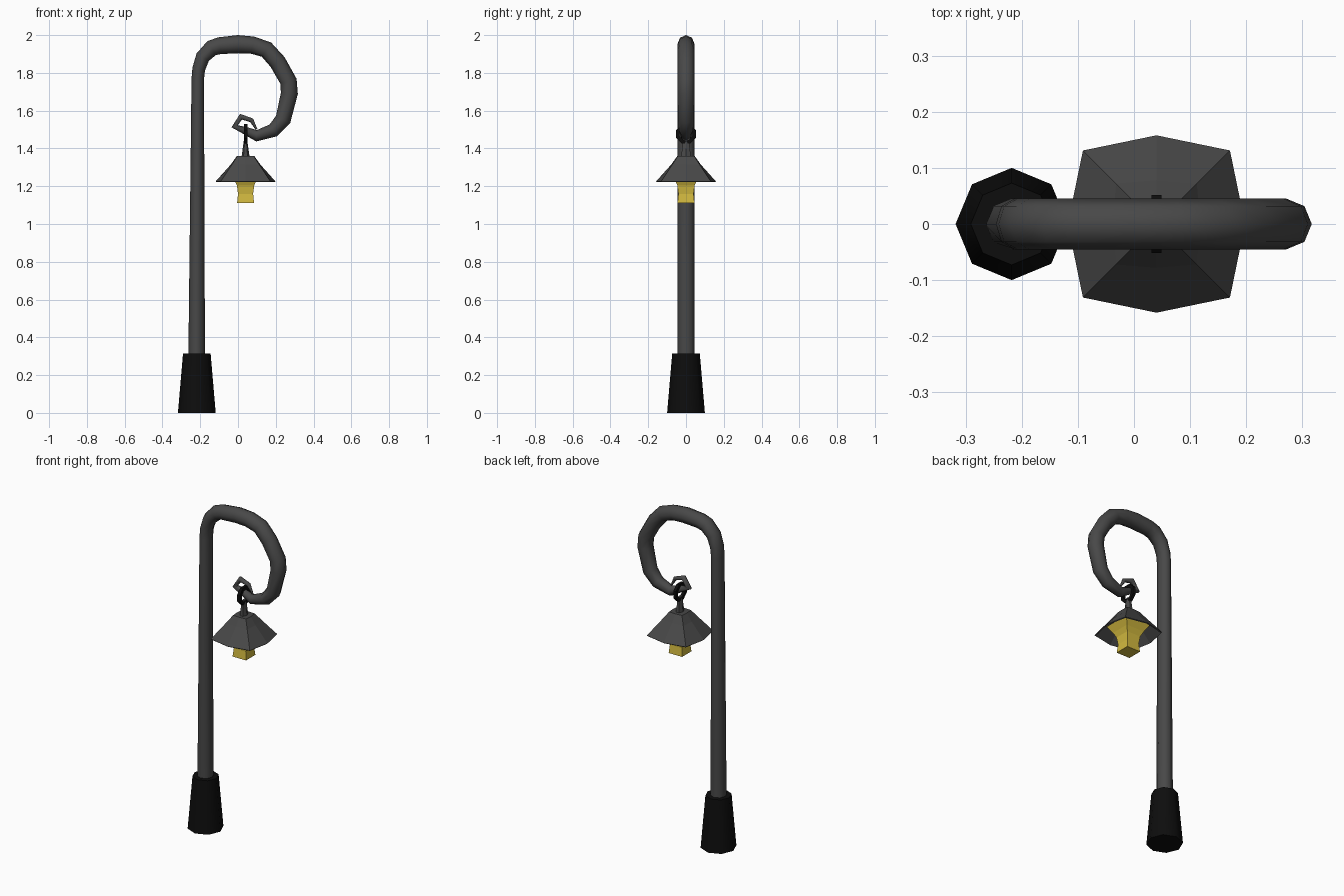
import bpy, bmesh, math
from mathutils import Vector

if "Cube" in bpy.data.objects:
    bpy.data.objects.remove(bpy.data.objects["Cube"])


def material(name, rgb):
    m = bpy.data.materials.new(name)
    m.diffuse_color = (*rgb, 1)
    m.use_nodes = True
    m.node_tree.nodes["Principled BSDF"].inputs["Base Color"].default_value = m.diffuse_color
    return m


GREY = material("dark_grey_iron", (0.065, 0.065, 0.065))
BLACK = material("black_iron", (0.004, 0.004, 0.004))
YELLOW = material("lamp_yellow", (0.65, 0.49, 0.05))


def loft(name, rings, mat, smooth=None, caps=(True, True)):
    """Skin a list of equal-sized closed rings of points."""
    bm = bmesh.new()
    vs = [[bm.verts.new(p) for p in r] for r in rings]
    n = len(vs[0])
    for a, b in zip(vs, vs[1:]):
        for i in range(n):
            j = (i + 1) % n
            bm.faces.new((a[i], a[j], b[j], b[i]))
    if caps[0]:
        bm.faces.new(vs[0][::-1])
    if caps[1]:
        bm.faces.new(vs[-1])
    bmesh.ops.recalc_face_normals(bm, faces=bm.faces)
    me = bpy.data.meshes.new(name)
    bm.to_mesh(me)
    bm.free()
    me.materials.append(mat)
    ob = bpy.data.objects.new(name, me)
    bpy.context.collection.objects.link(ob)
    if smooth:
        bpy.ops.object.select_all(action='DESELECT')
        bpy.context.view_layer.objects.active = ob
        ob.select_set(True)
        bpy.ops.object.shade_smooth_by_angle(angle=math.radians(smooth))
    return ob


def circle(cx, z, rx, ry, n, turn=0.0):
    return [(cx + rx * math.cos(turn + 2 * math.pi * i / n),
             ry * math.sin(turn + 2 * math.pi * i / n), z) for i in range(n)]


def square(cx, z, corner, mid):
    """Square ring with a middle point on every side."""
    return [(cx + x, y, z) for x, y in (
        (corner, corner), (0, mid), (-corner, corner), (-mid, 0),
        (-corner, -corner), (0, -mid), (corner, -corner), (mid, 0))]


# base foot
loft("base_foot", [circle(-0.218, 0, 0.1, 0.1, 8),
                   circle(-0.218, 0.315, 0.073, 0.073, 8)], BLACK, 50)

# pole with crook: x, z, half thickness in plane, half depth in y
path = [(-0.22, 0.02, 0.046, 0.045), (-0.213, 1.767, 0.033, 0.045),
        (-0.208, 1.82, 0.034, 0.045), (-0.187, 1.883, 0.038, 0.045),
        (-0.14, 1.931, 0.043, 0.045), (-0.097, 1.944, 0.045, 0.045),
        (0, 1.952, 0.048, 0.045), (0.077, 1.947, 0.046, 0.045),
        (0.151, 1.923, 0.045, 0.045), (0.21, 1.857, 0.045, 0.045),
        (0.267, 1.756, 0.045, 0.045), (0.272, 1.692, 0.045, 0.045),
        (0.239, 1.554, 0.042, 0.042), (0.188, 1.496, 0.037, 0.037),
        (0.098, 1.467, 0.03, 0.03), (0.035, 1.496, 0.02, 0.02),
        (-0.018, 1.517, 0.017, 0.017), (0.016, 1.568, 0.016, 0.016),
        (0.072, 1.549, 0.012, 0.012), (0.098, 1.501, 0.005, 0.005)]
pts = [Vector((x, 0, z)) for x, z, _, _ in path]
rings = []
for k, (p, (_, _, r, ry)) in enumerate(zip(pts, path)):
    dirs = []
    if k > 0:
        dirs.append((p - pts[k - 1]).normalized())
    if k < len(pts) - 1:
        dirs.append((pts[k + 1] - p).normalized())
    t = sum(dirs, Vector()).normalized()
    side = Vector((t.z, 0, -t.x))
    rings.append([p + side * r * math.cos(a) + Vector((0, ry * math.sin(a), 0))
                  for a in (math.pi / 4 * i for i in range(8))])
loft("pole_crook", rings, GREY, 75)

# lantern parts, all around one axis
CX = 0.04

# hanging ring, standing across the hook
hoop = []
for i in range(9):
    a = math.pi / 4 * i + math.pi / 8
    out = Vector((0, math.cos(a), math.sin(a)))
    c = Vector((CX, 0, 1.477)) + out * 0.046
    hoop.append([c + out * 0.01 * sy + Vector((0.009 * sx, 0, 0))
                 for sx, sy in ((1, 1), (-1, 1), (-1, -1), (1, -1))])
loft("hanging_ring", hoop, BLACK, caps=(False, False))

# stem under the ring
loft("lantern_stem", [circle(CX, 1.35, 0.022, 0.03, 6),
                      circle(CX, 1.40, 0.015, 0.024, 6),
                      circle(CX, 1.45, 0.008, 0.018, 6)], GREY)

# flared roof
roof = loft("lantern_roof", [square(CX, 1.226, 0.131, 0.158),
                             square(CX, 1.315, 0.072, 0.078),
                             square(CX, 1.36, 0.043, 0.046)],
            GREY, caps=(False, True))
shell = roof.modifiers.new("shell", 'SOLIDIFY')
shell.thickness = 0.006
shell.offset = -1

# glowing glass, spreading under the roof
loft("lantern_glass", [square(CX, z, h, h) for z, h in
                       ((1.11, 0.045), (1.16, 0.04), (1.205, 0.046),
                        (1.235, 0.06), (1.275, 0.085))], YELLOW)
